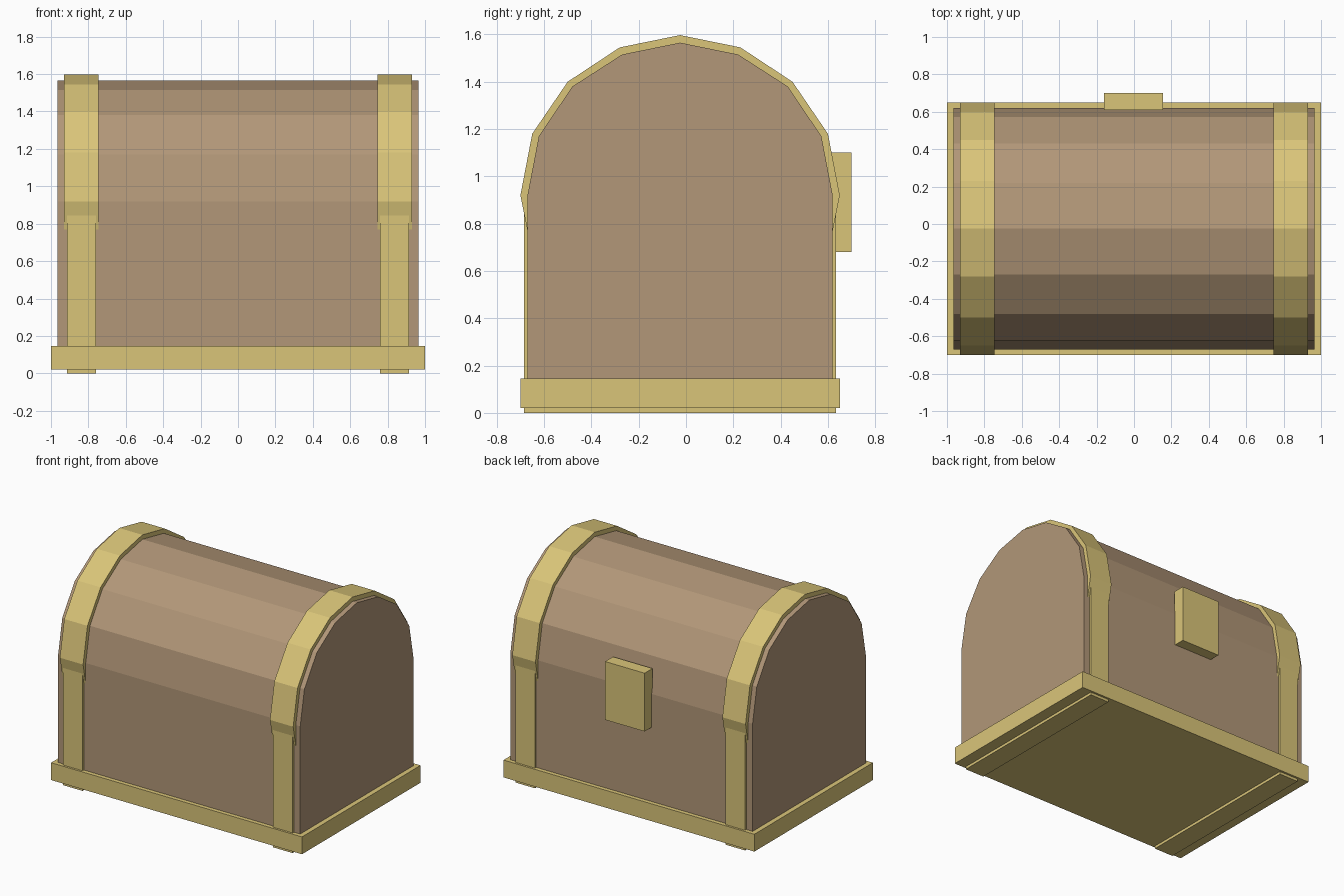
import bpy
import bmesh

cube = bpy.data.objects.get("Cube")
if cube:
    bpy.data.objects.remove(cube, do_unlink=True)

CENTRE_Y = -0.025


def linear(c):
    c /= 255
    return c / 12.92 if c <= 0.04045 else ((c + 0.055) / 1.055) ** 2.4


def material(name, rgb):
    mat = bpy.data.materials.new(name)
    mat.use_nodes = True
    colour = [linear(c) for c in rgb] + [1]
    mat.diffuse_color = colour
    mat.node_tree.nodes["Principled BSDF"].inputs["Base Color"].default_value = colour
    return mat


def extrude_profile(name, half_profile, x0, x1, mat):
    """Mirror a (half width, height) profile across the depth and extrude it along x."""
    left = [(-w, z) for w, z in reversed(half_profile) if w > 0]
    outline = half_profile + left
    bm = bmesh.new()
    face = bm.faces.new([bm.verts.new((x0, CENTRE_Y + y, z)) for y, z in outline])
    result = bmesh.ops.extrude_face_region(bm, geom=[face])
    moved = [v for v in result["geom"] if isinstance(v, bmesh.types.BMVert)]
    bmesh.ops.translate(bm, verts=moved, vec=(x1 - x0, 0, 0))
    bmesh.ops.recalc_face_normals(bm, faces=bm.faces)
    mesh = bpy.data.meshes.new(name)
    bm.to_mesh(mesh)
    bm.free()
    mesh.materials.append(mat)
    obj = bpy.data.objects.new(name, mesh)
    bpy.context.collection.objects.link(obj)
    return obj


def box(name, x0, x1, y0, y1, z0, z1, mat):
    bpy.ops.mesh.primitive_cube_add(
        size=1, location=((x0 + x1) / 2, (y0 + y1) / 2, (z0 + z1) / 2))
    obj = bpy.context.object
    obj.name = name
    obj.scale = (x1 - x0, y1 - y0, z1 - z0)
    bpy.ops.object.transform_apply(location=False, rotation=False, scale=True)
    obj.data.materials.append(mat)
    return obj


wood = material("brown wood", (178, 151, 120))
gold = material("dull gold", (218, 197, 121))

# Chest body with its faceted barrel lid
body_profile = [(0.645, 0.04), (0.645, 0.92), (0.597, 1.17),
                (0.455, 1.38), (0.245, 1.515), (0, 1.565)]
extrude_profile("chest_body", body_profile, -0.965, 0.965, wood)

# Base rim
box("base_rim", -1, 1, -0.70, 0.65, 0.02, 0.145, gold)

# Lid bands flare out at the hinge line; straight bands wrap below them
lid_profile = [(0.643, 0.76), (0.675, 0.92), (0.625, 1.18),
               (0.475, 1.40), (0.255, 1.545), (0, 1.597)]
lower_profile = [(0.66, 0), (0.66, 0.86)]
for side, sign in (("left", 1), ("right", -1)):
    extrude_profile(side + "_lid_band", lid_profile, sign * 0.745, sign * 0.93, gold)
    extrude_profile(side + "_lower_band", lower_profile, sign * 0.76, sign * 0.915, gold)

# Lock plate
box("lock_plate", -0.16, 0.155, 0.61, 0.70, 0.68, 1.10, gold)
